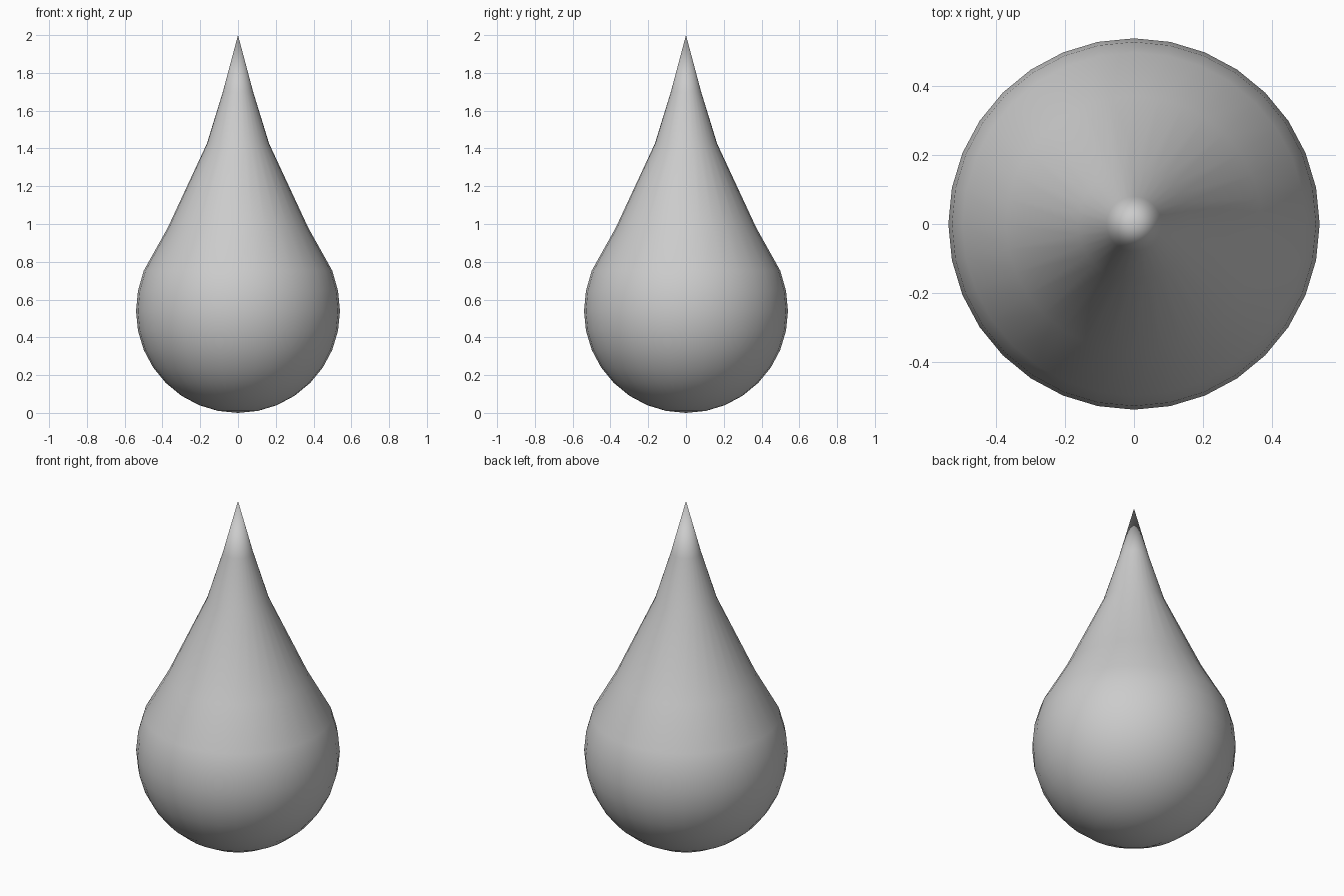
import bpy, bmesh
from math import sin, cos, pi

if "Cube" in bpy.data.objects:
    bpy.data.objects.remove(bpy.data.objects["Cube"])

SEG, R = 32, 0.54

# Profile: round sphere rings from the bottom pole to the shoulder, then a drawn-out tip
profile = [(0.0, 0.0)]
profile += [(R * sin(i * pi / 16), R - R * cos(i * pi / 16)) for i in range(1, 11)]
profile[-1] = (0.499, 0.753)
profile += [(0.372, 0.98), (0.165, 1.425), (0.08, 1.70), (0.0, 2.0)]

# Lathe the profile around z
bm = bmesh.new()
verts = [bm.verts.new((r, 0, z)) for r, z in profile]
edges = [bm.edges.new(pair) for pair in zip(verts, verts[1:])]
bmesh.ops.spin(bm, geom=verts + edges, cent=(0, 0, 0), axis=(0, 0, 1),
               angle=2 * pi, steps=SEG, use_merge=False)
bmesh.ops.remove_doubles(bm, verts=bm.verts[:], dist=0.0005)
bmesh.ops.recalc_face_normals(bm, faces=bm.faces[:])
for f in bm.faces:
    f.smooth = True

mesh = bpy.data.meshes.new("droplet")
bm.to_mesh(mesh)
bm.free()
drop = bpy.data.objects.new("droplet", mesh)
bpy.context.collection.objects.link(drop)
